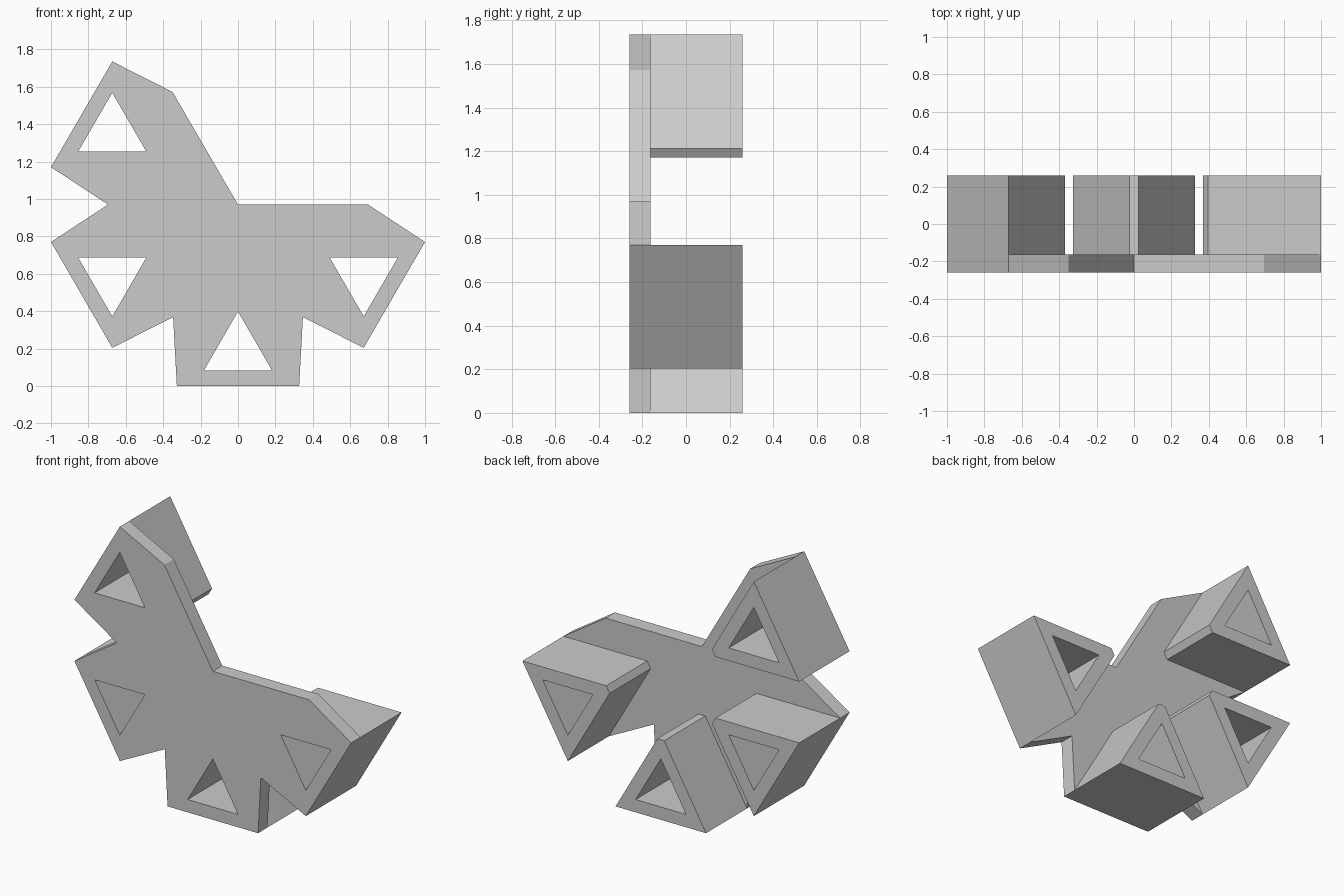
import bpy, bmesh
from mathutils import Vector

cube = bpy.data.objects.get("Cube")
if cube:
    bpy.data.objects.remove(cube, do_unlink=True)

FRONT, PLATE_BACK, BACK = -0.26, -0.163, 0.26

grey = bpy.data.materials.new("light_grey")
grey.use_nodes = True
grey.diffuse_color = (0.6, 0.6, 0.6, 1)
grey.node_tree.nodes["Principled BSDF"].inputs["Base Color"].default_value = (0.6, 0.6, 0.6, 1)


def extrude_profile(name, loops, y0, y1):
    """Fill an outline with its holes in the xz plane, then extrude it along y."""
    bm = bmesh.new()
    edges = []
    for loop in loops:
        verts = [bm.verts.new((x, y0, z)) for x, z in loop]
        edges += [bm.edges.new((v, verts[i - 1])) for i, v in enumerate(verts)]
    bmesh.ops.triangle_fill(bm, edges=edges, use_beauty=True, normal=(0, -1, 0))
    region = bmesh.ops.extrude_face_region(bm, geom=bm.faces[:], use_keep_orig=True)
    moved = [g for g in region["geom"] if isinstance(g, bmesh.types.BMVert)]
    bmesh.ops.translate(bm, verts=moved, vec=(0, y1 - y0, 0))
    bmesh.ops.recalc_face_normals(bm, faces=bm.faces[:])
    mesh = bpy.data.meshes.new(name)
    bm.to_mesh(mesh)
    bm.free()
    mesh.materials.append(grey)
    obj = bpy.data.objects.new(name, mesh)
    bpy.context.collection.objects.link(obj)


# Triangular blocks: two outer corners, then the inner corner that is cut off
triangles = {
    "bottom_block": [(-0.327, 0), (0.327, 0), (0, 0.566)],
    "left_block": [(0.672, 0.204), (1, 0.77), (0.345, 0.77)],
    "right_block": [(-0.672, 0.204), (-1, 0.77), (-0.345, 0.77)],
    "upper_block": [(-1, 1.17), (-0.672, 1.735), (-0.345, 1.17)],
}

holes = []
for name, corners in triangles.items():
    a, b, tip = [Vector(c) for c in corners]
    centre = (a + b + tip) / 3
    hole = [centre.lerp(p, 0.555) for p in (a, b, tip)]
    holes.append(hole)
    outline = [a, b, tip.lerp(b, 0.076), tip.lerp(a, 0.076)]
    extrude_profile(name, [outline, hole], PLATE_BACK, BACK)

# Front plate joining the four blocks, pierced by the same holes
plate = [(-0.672, 1.735), (-0.35, 1.572), (0, 0.97), (0.695, 0.97),
         (1, 0.77), (0.672, 0.204), (0.347, 0.368), (0.327, 0),
         (-0.327, 0), (-0.347, 0.368), (-0.672, 0.204), (-1, 0.77),
         (-0.695, 0.97), (-1, 1.17)]
extrude_profile("front_plate", [plate] + holes, FRONT, PLATE_BACK)
